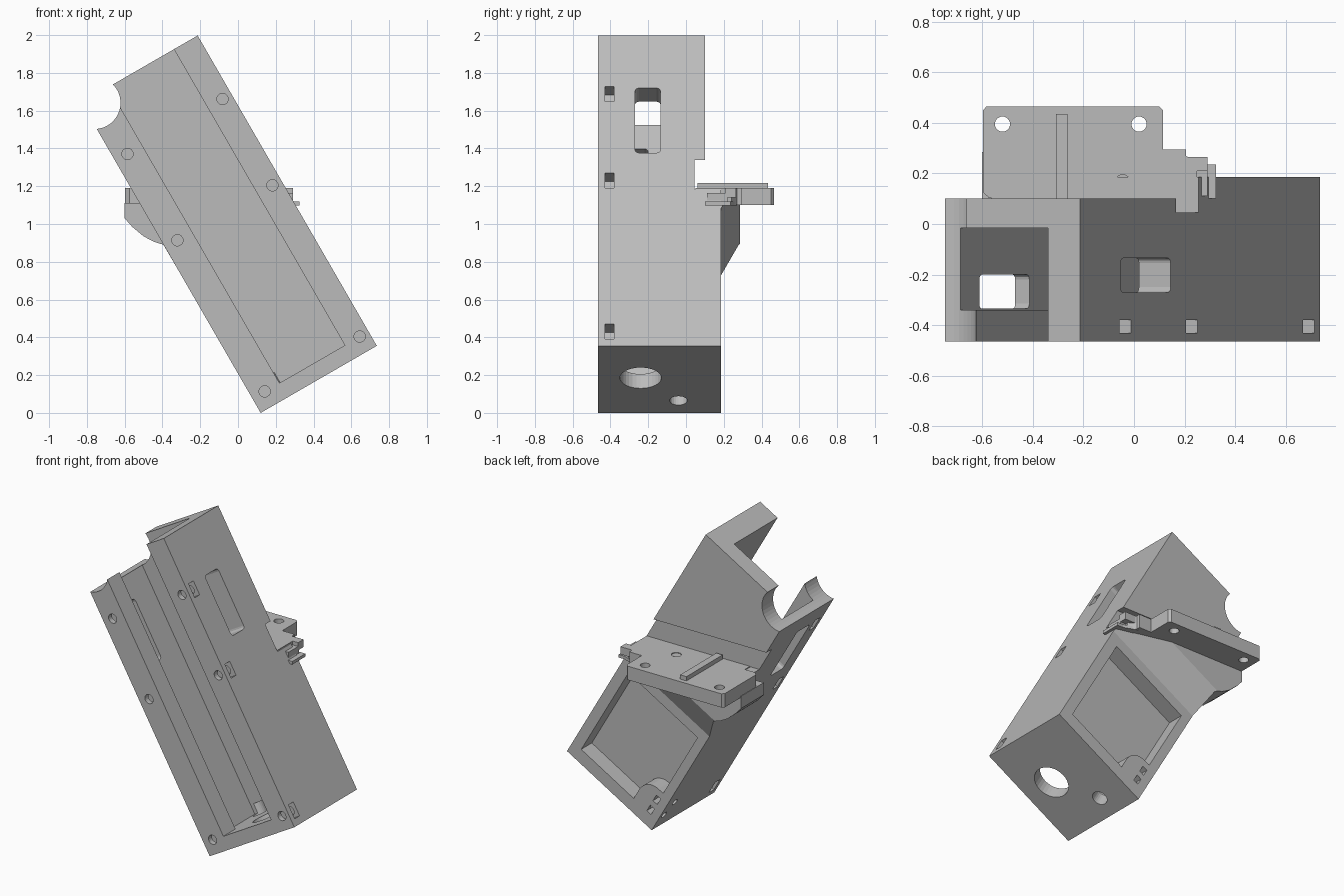
import bpy, bmesh, math
from mathutils import Vector

if "Cube" in bpy.data.objects:
    bpy.data.objects.remove(bpy.data.objects["Cube"])

C, S = math.cos(math.radians(30)), 0.5
grey = bpy.data.materials.new("plain grey")
grey.diffuse_color = (0.5, 0.5, 0.5, 1)
grey.use_nodes = True
grey.node_tree.nodes["Principled BSDF"].inputs["Base Color"].default_value = grey.diffuse_color


def tilt(u, y, v):
    """Tilted housing frame: u across, v along the long axis."""
    return Vector((0.12 + C * u - S * v, y, S * u + C * v))


def world(x, y, z):
    return Vector((x, y, z))


def prism(name, pts, axis, lo, hi, frame=world):
    """Extrude a 2D profile along the given axis (0, 1 or 2) of a frame."""
    def place(p, h):
        c = list(p)
        c.insert(axis, h)
        return frame(*c)
    bm = bmesh.new()
    a = [bm.verts.new(place(p, lo)) for p in pts]
    b = [bm.verts.new(place(p, hi)) for p in pts]
    bm.faces.new(a)
    bm.faces.new(b[::-1])
    n = len(pts)
    for i in range(n):
        j = (i + 1) % n
        bm.faces.new((a[i], b[i], b[j], a[j]))
    bmesh.ops.recalc_face_normals(bm, faces=bm.faces)
    me = bpy.data.meshes.new(name)
    bm.to_mesh(me)
    bm.free()
    me.materials.append(grey)
    ob = bpy.data.objects.new(name, me)
    bpy.context.collection.objects.link(ob)
    return ob


def rect(a0, a1, b0, b1):
    return [(a0, b0), (a1, b0), (a1, b1), (a0, b1)]


def circle(a, b, r, n=24):
    return [(a + r * math.cos(2 * math.pi * i / n), b + r * math.sin(2 * math.pi * i / n))
            for i in range(n)]


def rounded(a0, a1, b0, b1, r):
    out = []
    for k, (a, b) in enumerate([(a1 - r, b1 - r), (a0 + r, b1 - r), (a0 + r, b0 + r), (a1 - r, b0 + r)]):
        for i in range(4):
            t = math.pi / 2 * (k + i / 3)
            out.append((a + r * math.cos(t), b + r * math.sin(t)))
    return out


def boolean(ob, other, op="DIFFERENCE"):
    m = ob.modifiers.new("cut", "BOOLEAN")
    m.operation, m.solver, m.object = op, "EXACT", other
    bpy.context.view_layer.objects.active = ob
    bpy.ops.object.modifier_apply(modifier=m.name)
    bpy.data.objects.remove(other)


def cut(ob, pts, axis, lo, hi, frame=tilt):
    boolean(ob, prism("cutter", pts, axis, lo, hi, frame))


# Tilted housing
body = prism("housing", rect(0, 0.71, 0, 1.897), 1, -0.465, 0.185, tilt)
# Upper back is thinner, with a level groove above the mounting plate
cut(body, rect(-1.5, 1.5, 0.10, 1.0), 2, 1.33, 2.3, world)
cut(body, rect(-1.5, 1.5, 0.045, 1.0), 2, 1.185, 1.34, world)
# Inner cavity and front channel, open at the top end
cut(body, rect(0.065, 0.565, -0.34, -0.015), 2, 0.087, 2.1)
cut(body, rect(0.165, 0.565, -0.6, -0.33), 2, 0.087, 2.1)
# Round notch at the top left corner
cut(body, circle(0.058, 1.862, 0.139, 40), 1, -0.7, 0.4)
# Side windows
cut(body, rounded(-0.27, -0.135, 1.18, 1.576, 0.02), 0, 0.5, 0.8)
cut(body, rounded(-0.335, -0.2, 1.18, 1.576, 0.02), 0, -0.1, 0.1)
# Bottom holes
cut(body, circle(0.37, -0.24, 0.11, 32), 2, -0.1, 0.15)
cut(body, circle(0.13, -0.04, 0.047), 2, -0.1, 0.15)
# Back pocket that leaves a rounded boss in one corner
boss = [(0.10 + 0.1 * math.cos(t), 0.17 + 0.1 * math.sin(t))
        for t in [math.pi / 2 * (1 - i / 6) for i in range(7)]]
cut(body, [(0.64, 0.085), (0.64, 0.77), (0.06, 0.77), (0.06, 0.27)] + boss + [(0.2, 0.085)],
    1, 0.075, 0.3)
# Front screw holes with nut slots in both sides
for v in (0.088, 1.012, 1.54):
    for u, lo, hi in ((0.075, -0.1, 0.11), (0.656, 0.62, 0.8)):
        cut(body, circle(u, v, 0.03, 20), 1, -0.6, -0.35)
        cut(body, rect(-0.43, -0.38, v - 0.046, v + 0.046), 0, lo, hi)
# Rear corner screw holes with nut slots
for y, v in ((0.135, 0.11), (0.085, 0.2)):
    cut(body, circle(y, v, 0.022, 16), 0, -0.1, 0.13)
    cut(body, rect(0.055, 0.09, v - 0.025, v + 0.025), 1, y - 0.03, 0.3)

# Flared bracket under the plate: tilted wedge limited by a level, rounded outline
bracket = prism("plate_bracket", [(0.05, 0.84), (0.185, 0.84), (0.285, 1.04), (0.285, 1.5), (0.05, 1.5)],
                0, -0.3, 0.708, tilt)
outline = [(-0.6, 1.11), (-0.6, 1.03), (-0.56, 0.985), (-0.5, 0.935), (-0.45, 0.908), (-0.395, 0.89),
           (-0.225, 0.6), (0.5, 0.6), (0.5, 1.11)]
boolean(bracket, prism("limit", outline, 1, -0.2, 0.6), "INTERSECT")

# Level mounting plate
plate = prism("mounting_plate",
              [(-0.575, 0.05), (-0.575, 0.105), (-0.597, 0.125), (-0.597, 0.45), (-0.583, 0.465),
               (0.1, 0.465), (0.115, 0.45), (0.115, 0.295), (0.205, 0.295), (0.205, 0.27),
               (0.25, 0.24), (0.25, 0.05)], 2, 1.10, 1.19)
# Keep the plate's front edge behind the outer left wall
cut(plate, rect(-0.7, -0.5, -0.1, 0.103), 2, 1.0, 1.3, world)
for x in (-0.52, 0.02):
    cut(plate, circle(x, 0.395, 0.03), 2, 1.0, 1.3, world)
cut(plate, circle(-0.045, 0.165, 0.03), 2, 1.13, 1.3, world)
prism("plate_ridge", rect(-0.308, -0.262, 0.06, 0.435), 2, 1.18, 1.218)

# Small clip at the right end of the plate
prism("clip_tongue", [(0.19, 0.10), (0.325, 0.10), (0.325, 0.235), (0.28, 0.235), (0.19, 0.27)], 2, 1.098, 1.118)
prism("clip_block", rect(0.19, 0.29, 0.11, 0.22), 2, 1.117, 1.165)
prism("clip_hook", [(0.19, 0.21), (0.29, 0.21), (0.29, 0.265), (0.19, 0.265)], 2, 1.14, 1.19)
